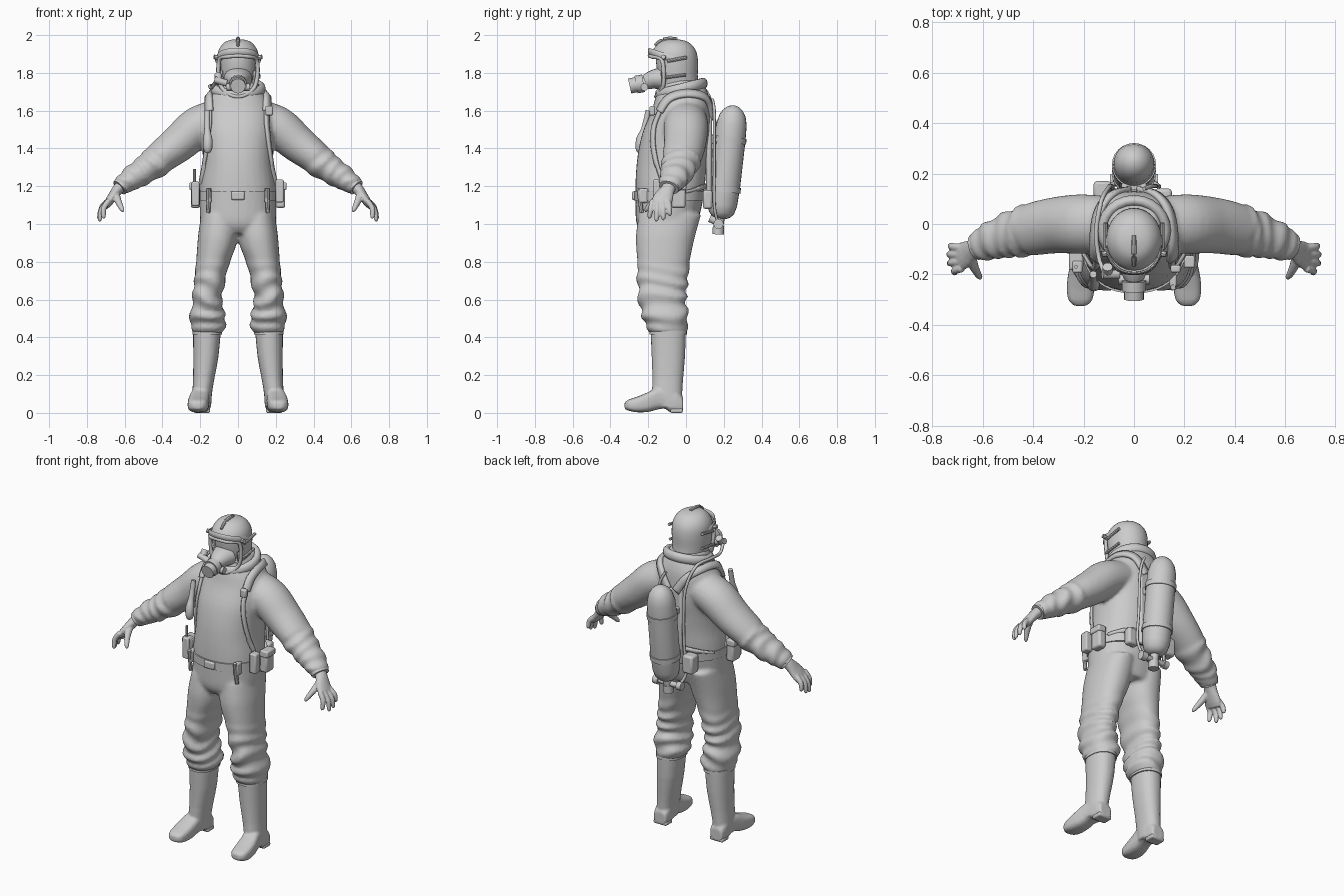
import bpy, bmesh, math
from mathutils import Vector as V

TAU = math.tau


def spline(pts, k=4, closed=False):
    """Catmull-Rom resampling of tuples of any length."""
    n, out = len(pts), []
    for i in range(n if closed else n - 1):
        g = lambda j: pts[j % n] if closed else pts[max(0, min(n - 1, j))]
        a, b, c, d = g(i - 1), g(i), g(i + 1), g(i + 2)
        for s in range(k):
            t = s / k
            out.append(tuple(.5 * (2 * q + (r - p) * t + (2 * p - 5 * q + 4 * r - w) * t * t
                       + (3 * q - p - 3 * r + w) * t ** 3) for p, q, r, w in zip(a, b, c, d)))
    return out if closed else out + [tuple(pts[-1])]


def ring(c, u, v, n=24, p=1.0, fold=0, ph=0):
    pts = []
    for i in range(n):
        a = TAU * i / n
        f = 1 + fold * math.sin(ph + 1.6 * math.sin(a + ph * .23) + .9 * math.sin(2 * a))
        co, si = math.cos(a), math.sin(a)
        pts.append(c + u * f * math.copysign(abs(co) ** p, co) + v * f * math.copysign(abs(si) ** p, si))
    return pts


def loft(rings, closed=False):
    n, m = len(rings[0]), len(rings)
    faces = [(i * n + j, i * n + (j + 1) % n, (i + 1) % m * n + (j + 1) % n, (i + 1) % m * n + j)
             for i in range(m if closed else m - 1) for j in range(n)]
    if not closed:
        faces += [tuple(range(n)), tuple(range((m - 1) * n, m * n))]
    return [p for r in rings for p in r], faces


def stack(rows, k=3, n=32, p=.9, fold=None):
    """Horizontal sections: z, x0, x1, y front, y back."""
    return loft([ring(V(((a + b) / 2, (f + g) / 2, z)), V(((b - a) / 2, 0, 0)), V((0, (g - f) / 2, 0)), n, p,
                      fold(z) if fold else 0, z * 75) for z, a, b, f, g in spline(rows, k)])


def tube(pts, n=12, k=1, closed=False, ref=(0, 1, 0), fold=0):
    """Path points: x, y, z, radius across ref[, radius along ref]."""
    pts = spline(pts, k, closed) if k > 1 else pts
    m, rings = len(pts), []
    for i, q in enumerate(pts):
        a = pts[(i - 1) % m if closed else max(i - 1, 0)]
        b = pts[(i + 1) % m if closed else min(i + 1, m - 1)]
        t = (V(b[:3]) - V(a[:3])).normalized()
        r = V(ref) if abs(t.dot(V(ref))) < .9 else V((ref[2], ref[0], ref[1]))
        u = t.cross(r).normalized()
        rings.append(ring(V(q[:3]), u * q[3], u.cross(t) * q[-1], n, 1, fold if i > m * .45 else 0, i * 1.5))
    return loft(rings, closed)


def obj(name, parts, angle=40, remesh=0, smooth=0, bevel=0, solid=0, cut=None):
    bm = bmesh.new()
    for vs, fs in parts:
        vv = [bm.verts.new(p) for p in vs]
        for f in fs:
            bm.faces.new([vv[i] for i in f])
    bmesh.ops.recalc_face_normals(bm, faces=bm.faces)
    if cut:
        bmesh.ops.delete(bm, geom=[f for f in bm.faces if cut(f.calc_center_median())], context='FACES')
    me = bpy.data.meshes.new(name)
    bm.to_mesh(me)
    me.shade_smooth()
    me.set_sharp_from_angle(angle=math.radians(angle))
    o = bpy.data.objects.new(name, me)
    bpy.context.collection.objects.link(o)
    if remesh:
        m = o.modifiers.new("remesh", 'REMESH')
        m.mode, m.voxel_size, m.use_smooth_shade = 'VOXEL', remesh, True
        m = o.modifiers.new("smooth", 'SMOOTH')
        m.iterations, m.factor = smooth, .5
    if bevel:
        m = o.modifiers.new("bevel", 'BEVEL')
        m.width, m.segments = bevel, 2
    if solid:
        m = o.modifiers.new("solid", 'SOLIDIFY')
        m.thickness, m.offset = solid, 1
    return o


def box(name, c, s, bevel=.008):
    x, y, z = (d / 2 for d in s)
    rs = [[V(c) + V(q) for q in ((-x, -y, h), (x, -y, h), (x, y, h), (-x, y, h))] for h in (-z, z)]
    return obj(name, [loft(rs)], bevel=bevel)


def cyl(a, b, r, n=16):
    return tube([(*a, r), (*b, r)], n)


def mir(part, s):
    return [V((p[0] * s, p[1], p[2])) for p in part[0]], part[1]


# Suit: torso, trousers and sleeves fused into one cloth surface
torso = stack([(z, -r, r, f, b) for z, r, f, b in (
    (.95, .14, -.23, .04), (1.0, .195, -.262, .06), (1.1, .203, -.268, .085), (1.2, .2, -.268, .1),
    (1.3, .188, -.263, .108), (1.4, .188, -.25, .118), (1.5, .195, -.225, .13), (1.6, .19, -.182, .13),
    (1.66, .165, -.165, .125), (1.71, .125, -.15, .11), (1.76, .1, -.14, .085))])
leg = stack([(1.05, .0, .195, -.25, .08), (.95, .0, .21, -.264, .052), (.88, .012, .216, -.264, .035),
             (.8, .042, .222, -.258, .02), (.7, .068, .232, -.258, .01), (.6, .085, .242, -.25, .0),
             (.52, .07, .252, -.235, .01), (.46, .066, .252, -.212, .01), (.42, .086, .235, -.19, 0)],
            6, fold=lambda z: .09 * max(0, min(1, (.82 - z) * 6, (z - .41) * 15)))
sleeve = tube([(.1, .0, 1.56, .1, .11), (.21, .0, 1.515, .108, .118), (.31, -.005, 1.43, .1, .112),
               (.40, -.02, 1.36, .088, .105), (.48, -.04, 1.295, .077, .093), (.55, -.06, 1.25, .066, .08),
               (.6, -.08, 1.215, .054, .066), (.625, -.09, 1.195, .046, .056)], 24, 5, fold=.085)
suit = obj("suit", [torso] + [mir(p, s) for s in (1, -1) for p in (leg, sleeve)], remesh=.011, smooth=4)

# Rubber boots
for s in (1, -1):
    shaft = stack([(.44, .09, .238, -.188, 0), (.3, .103, .237, -.182, -.005), (.18, .125, .238, -.178, -.015),
                   (.1, .138, .242, -.18, -.02), (.03, .142, .242, -.17, -.02)], 2, 24)
    foot = loft([ring(V((cx, y, (lo + hi) / 2)), V((r, 0, 0)), V((0, 0, (hi - lo) / 2)), 20, .65)
                 for y, cx, r, lo, hi in spline([(-.015, .192, .04, .0, .08), (-.05, .192, .048, 0, .12),
                 (-.085, .194, .048, .003, .13), (-.11, .196, .047, .022, .13), (-.15, .2, .05, .018, .135),
                 (-.2, .207, .055, .005, .11), (-.26, .212, .055, .003, .085), (-.305, .213, .046, .012, .07),
                 (-.325, .213, .022, .022, .055)], 2)])
    obj("boot", [mir(shaft, s), mir(foot, s)], remesh=.007, smooth=2)
    obj("boot_cuff", [mir(stack([(.415, .084, .242, -.194, .005), (.435, .084, .242, -.194, .005)], 1, 24), s)])
    box("boot_heel", (s * .192, -.05, .012), (.088, .066, .024))

# Gloved hands with cuffs
for s in (1, -1):
    parts = [tube([(.6, -.078, 1.22, .034, .04), (.635, -.095, 1.185, .03, .037), (.66, -.115, 1.15, .026, .05),
                   (.685, -.13, 1.115, .022, .056), (.7, -.137, 1.09, .014, .048)], 16, 2)]
    for y0, tip in ((-.095, (.733, -.085, 1.045)), (-.122, (.74, -.12, 1.022)),
                    (-.15, (.737, -.157, 1.015)), (-.176, (.715, -.195, 1.03))):
        a, t = V((.683, y0, 1.125)), V(tip)
        mid = a.lerp(t, .5) + V((.012, 0, .006))
        parts.append(tube([(*a, .016), (*mid, .015), (*a.lerp(t, .9), .012), (*t, .005)], 10, 3))
    parts.append(tube([(.645, -.11, 1.17, .018), (.64, -.155, 1.135, .02), (.625, -.19, 1.1, .016),
                       (.612, -.21, 1.075, .012), (.606, -.217, 1.065, .004)], 10, 2))
    obj("glove", [mir(p, s) for p in parts], remesh=.005, smooth=2)
    obj("sleeve_cuff", [mir(tube([(.595, -.077, 1.222, .05, .06), (.628, -.091, 1.192, .045, .054)], 20), s)])

# Hood collar
obj("collar", [tube([(.125 * math.sin(a), -.025 - .118 * math.cos(a), 1.715 - .03 * math.cos(a), .022, .03)
                     for a in (TAU * i / 24 for i in range(24))], 10, closed=True, ref=(0, 0, 1))], 60)

# Helmet shell with open face, and mask inside
head = [(1.69, .082, -.14, .06), (1.74, .09, -.155, .058), (1.79, .098, -.168, .054), (1.85, .102, -.178, .056),
        (1.9, .1, -.176, .05), (1.935, .085, -.155, .032), (1.96, .058, -.125, 0), (1.97, .02, -.085, -.045)]
obj("helmet", [stack([(z, -r, r, f, b) for z, r, f, b in head], 3, 40, 1)], 50, solid=.008,
    cut=lambda c: c.y < -.118 and c.z < 1.885)
obj("mask_face", [stack([(z, -r * .92, r * .92, f + .02, b - .02) for z, r, f, b in head], 3, 32, 1)])
half = [(.062, -.178, 1.885), (.097, -.13, 1.872), (.104, -.118, 1.8), (.088, -.122, 1.725), (.042, -.15, 1.685)]
rim = [(0, -.192, 1.89)] + half + [(0, -.158, 1.675)] + [(-x, y, z) for x, y, z in half[::-1]]
obj("face_frame", [tube([(*q, .011) for q in rim], 8, 4, True)], 60)
obj("helmet_brim", [tube([(x, y, z, .006, .017) for x, y, z in ((-.108, -.06, 1.87), (-.1, -.13, 1.893),
    (-.06, -.18, 1.91), (0, -.196, 1.915), (.06, -.18, 1.91), (.1, -.13, 1.893), (.108, -.06, 1.87))],
    8, 4, ref=(0, 0, 1))], 60)
obj("helmet_crest", [tube([(0, -.165, 1.945, .008), (0, -.13, 1.972, .01), (0, -.09, 1.982, .01),
                           (0, -.045, 1.98, .008)], 8, 3)])
for s in (1, -1):
    obj("helmet_rail", [cyl((s * .112, -.1, 1.862), (s * .113, .005, 1.882), .009, 8),
                        cyl((s * .112, -.11, 1.775), (s * .11, 0, 1.79), .008, 8),
                        cyl((s * .1, -.115, 1.88), (s * .128, -.12, 1.885), .012, 8)])

# Breathing mask with filter barrel and side fittings
obj("mask_nose", [tube([(0, -.13, 1.77, .075, .06), (0, -.175, 1.765, .06, .05), (0, -.215, 1.75, .04, .04)], 20, 3)], 60)
obj("filter_barrel", [cyl((0, -.2, 1.75), (0, -.235, 1.742), .032), cyl((0, -.225, 1.745), (0, -.265, 1.738), .047),
                      cyl((0, -.262, 1.738), (0, -.298, 1.73), .04), cyl((-.062, -.22, 1.725), (.062, -.22, 1.725), .02)])
obj("voice_unit", [cyl((-.06, -.2, 1.745), (-.125, -.2, 1.765), .018), cyl((-.105, -.2, 1.75), (-.105, -.17, 1.79), .02)])

# Belt, buckle and hanging tools
obj("belt", [stack([(1.125, -.207, .207, -.275, .1), (1.175, -.207, .207, -.276, .106)], 1, 40)])
box("buckle", (0, -.277, 1.15), (.07, .02, .045))
for s in (1, -1):
    box("belt_clip", (s * .155, -.225, 1.15), (.03, .05, .075))
    obj("hanging_tool", [cyl((s * .155, -.252, 1.19), (s * .158, -.235, 1.06), .011, 8)])
    box("side_pouch", (s * .225, -.09 + .05 * s, 1.15), (.05, .075, .13), .012)
    box("pouch_flap", (s * .23, -.09 + .05 * s, 1.2), (.055, .083, .04))
box("radio", (-.225, -.17, 1.16), (.04, .05, .13))
obj("radio_antenna", [cyl((-.23, -.17, 1.2), (-.23, -.17, 1.29), .007, 8)])
box("front_pouch", (.22, -.15, 1.175), (.045, .05, .12))
box("back_pouch", (-.125, .135, 1.14), (.07, .07, .11), .012)
box("back_pouch", (.115, .115, 1.13), (.07, .05, .1), .012)

# Harness straps wrapped onto the suit
def strap(name, pts, w, thick=.014):
    p = [V(q) for q in spline(pts, 6)]
    vs = []
    for i, q in enumerate(p):
        t = p[min(i + 1, len(p) - 1)] - p[max(i - 1, 0)]
        side = t.cross(q - V((q.x * .4, -.05, 1.45))).normalized() * w / 2
        vs += [q + side * f for f in (-1, 0, 1)]
    fs = [(i * 3 + j, i * 3 + j + 1, i * 3 + j + 4, i * 3 + j + 3) for i in range(len(p) - 1) for j in (0, 1)]
    o = obj(name, [(vs, fs)])
    m = o.modifiers.new("wrap", 'SHRINKWRAP')
    m.target, m.offset = suit, .007
    m = o.modifiers.new("solid", 'SOLIDIFY')
    m.thickness, m.offset = thick, 0


for s in (1, -1):
    strap("shoulder_pad", [(s * x, y, z) for x, y, z in ((.03, .14, 1.56), (.09, .13, 1.65), (.14, .07, 1.69),
          (.158, -.03, 1.69), (.16, -.1, 1.66), (.162, -.15, 1.6))], .05, .024)
    strap("chest_strap", [(s * x, y, z) for x, y, z in ((.162, -.14, 1.62), (.165, -.18, 1.53), (.175, -.18, 1.42),
          (.185, -.15, 1.3), (.2, -.1, 1.17))], .028)
    strap("waist_strap", [(s * x, y, z) for x, y, z in ((.05, .12, 1.2), (.13, .09, 1.19), (.19, 0, 1.17))], .04)
obj("strap_gauge", [tube([(-.162, -.2, 1.6, .014), (-.163, -.222, 1.5, .016), (-.16, -.24, 1.45, .024),
                          (-.16, -.243, 1.4, .024), (-.16, -.24, 1.38, .015)], 12, 2)])
box("strap_buckle", (.165, -.178, 1.6), (.04, .03, .05))

# Air tank, tilted, with bands, back frame and valve
axis = lambda z: (0, .19 + (z - 1.08) * .115, z)
tank = [(*axis(z), r) for z, r in ((1.03, .03), (1.04, .05), (1.06, .067), (1.1, .078), (1.2, .083), (1.45, .083),
        (1.53, .08), (1.575, .069), (1.605, .05), (1.622, .028), (1.628, .006))]
obj("air_tank", [tube(tank, 24)], 35)
for z in (1.43, 1.17):
    obj("tank_band", [cyl(axis(z), axis(z + .03), .088, 24)])
    box("tank_bracket", (0, .135, z + .015), (.1, .06, .045))
box("back_plate", (0, .122, 1.34), (.13, .03, .46), .012)
obj("valve", [cyl((0, .182, 1.04), (0, .172, .98), .024), cyl((0, .172, .99), (0, .17, .945), .03),
              cyl((-.085, .172, 1.0), (.085, .172, 1.0), .016), cyl((.06, .172, 1.0), (.095, .172, 1.0), .026),
              cyl((-.095, .172, 1.0), (-.065, .172, 1.0), .024), cyl((0, .172, 1.01), (0, .125, 1.03), .02)])

# Air hoses
obj("mask_hose", [tube([(-.07, .17, 1.0, .009), (-.1, .14, 1.08, .009), (-.085, .14, 1.25, .009), (-.09, .15, 1.45, .009),
    (-.1, .145, 1.6, .009), (-.13, .09, 1.72, .009), (-.15, -.03, 1.73, .009), (-.14, -.13, 1.72, .009),
    (-.12, -.19, 1.75, .009)], 8, 5)], 60)
obj("gauge_hose", [tube([(.07, .17, 1.0, .008), (.1, .15, 1.1, .008), (.09, .15, 1.3, .008), (.085, .15, 1.5, .008),
    (.07, .15, 1.6, .008), (.04, .14, 1.66, .008)], 8, 5)], 60)
